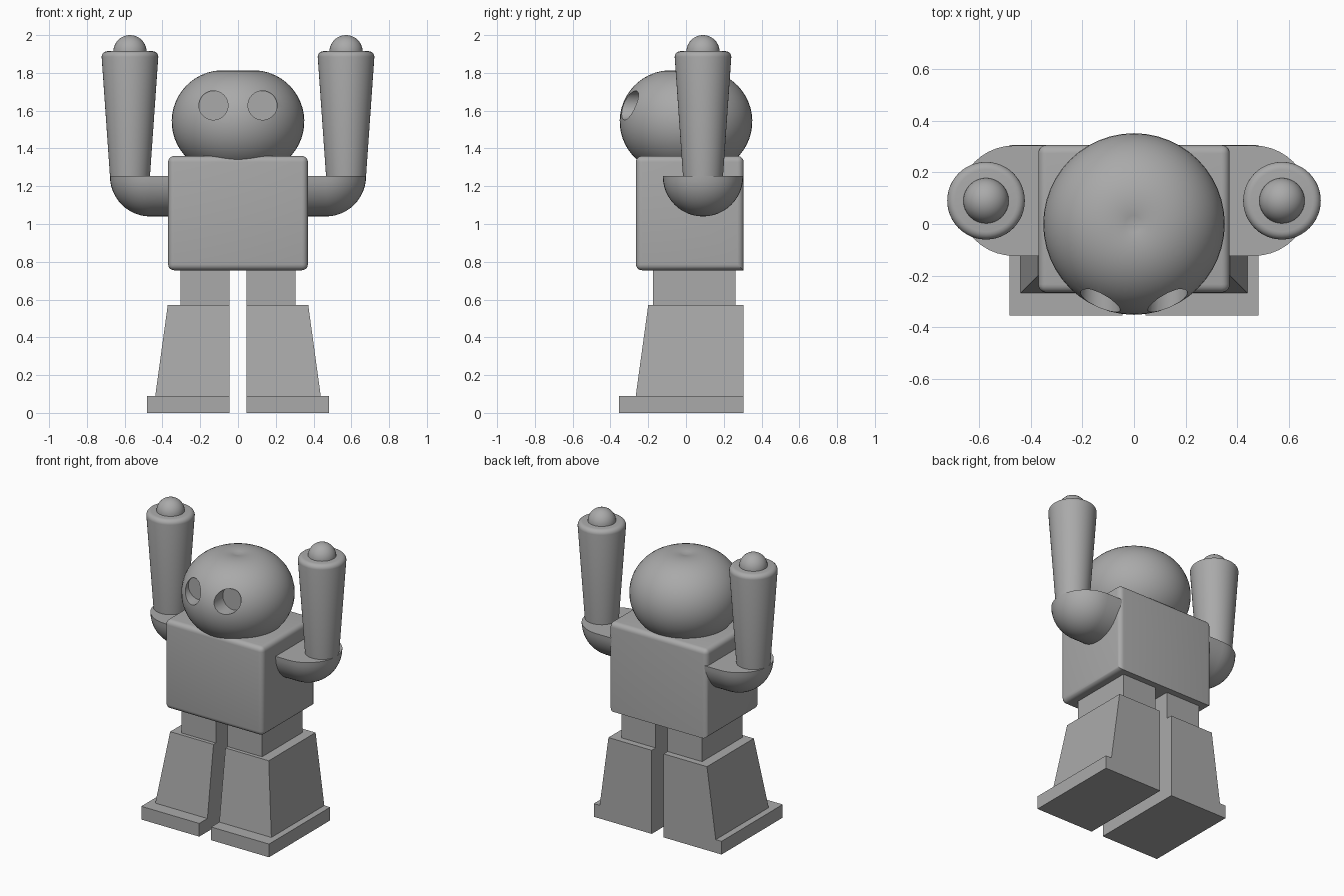
import bpy, bmesh, math
from mathutils import Matrix, Vector

cube = bpy.data.objects.get("Cube")
if cube:
    bpy.data.objects.remove(cube, do_unlink=True)

grey = bpy.data.materials.new("plain grey")
grey.use_nodes = True
COLOUR = (0.4, 0.4, 0.4, 1)
grey.diffuse_color = COLOUR
grey.node_tree.nodes["Principled BSDF"].inputs["Base Color"].default_value = COLOUR


def smooth_shade(ob):
    bpy.ops.object.select_all(action="DESELECT")
    ob.select_set(True)
    bpy.context.view_layer.objects.active = ob
    bpy.ops.object.shade_smooth_by_angle(angle=math.radians(35))


def finish(name, bm, smooth=False):
    """Turn a bmesh into a named, coloured object."""
    bmesh.ops.recalc_face_normals(bm, faces=bm.faces)
    mesh = bpy.data.meshes.new(name)
    bm.to_mesh(mesh)
    bm.free()
    mesh.materials.append(grey)
    ob = bpy.data.objects.new(name, mesh)
    bpy.context.collection.objects.link(ob)
    if smooth:
        smooth_shade(ob)
    return ob


def block(lo, hi):
    """Box between two corners."""
    bm = bmesh.new()
    bmesh.ops.create_cube(bm, size=1)
    lo, hi = Vector(lo), Vector(hi)
    for v in bm.verts:
        v.co = (lo + hi) / 2 + Matrix.Diagonal(hi - lo) @ v.co
    return bm


def lathe(profile, centre=(0, 0), steps=48):
    """Revolve (radius, height) points about a vertical axis."""
    bm = bmesh.new()
    verts = [bm.verts.new((r, 0, z)) for r, z in profile]
    edges = [bm.edges.new(pair) for pair in zip(verts, verts[1:])]
    bmesh.ops.spin(bm, geom=verts + edges, cent=(0, 0, 0), axis=(0, 0, 1),
                   angle=math.tau, steps=steps)
    bmesh.ops.remove_doubles(bm, verts=bm.verts, dist=0.0001)
    bmesh.ops.translate(bm, verts=bm.verts, vec=(*centre, 0))
    return bm


def keep_below(bm, normal):
    """Cut through the origin and drop the side the normal points to."""
    bmesh.ops.bisect_plane(bm, geom=bm.verts[:] + bm.edges[:] + bm.faces[:], dist=0.0001,
                           plane_co=(0, 0, 0), plane_no=normal, clear_outer=True)


def open_edges(bm):
    return [e for e in bm.edges if e.is_boundary]


# Torso: rounded box with a square lower back edge
BACK = 0.305
bm = block((-0.37, -0.265, 0.755), (0.37, BACK, 1.36))
rounded = [e for e in bm.edges
           if not all(v.co.y > 0 and v.co.z < 1 for v in e.verts)]
bmesh.ops.bevel(bm, geom=rounded, offset=0.032, segments=5, profile=0.5, affect="EDGES")
finish("torso", bm, True)

# Head: squashed ball with a slight dimple on top
arc = [math.radians(107 - i * 197 / 28) for i in range(29)]
profile = [(0.08 + 0.271 * math.cos(a), 1.543 + 0.271 * math.sin(a)) for a in arc]
profile[0] = (0, profile[0][1])
profile.append((0, profile[-1][1]))
head = finish("head", lathe(profile))

# Eye sockets: flat-bottomed round holes cut into the head
for side in (-1, 1):
    bm = bmesh.new()
    bmesh.ops.create_cone(bm, cap_ends=True, segments=32, radius1=0.077, radius2=0.077,
                          depth=0.3, matrix=Matrix.Translation((side * 0.13, -0.39, 1.628))
                          @ Matrix.Rotation(math.pi / 2, 4, "X"))
    cutter = finish("eye_cutter", bm)
    cut = head.modifiers.new("eye socket", "BOOLEAN")
    cut.object = cutter
    cut.operation = "DIFFERENCE"
    cut.solver = "EXACT"
    bpy.context.view_layer.objects.active = head
    bpy.ops.object.modifier_apply(modifier=cut.name)
    bpy.data.objects.remove(cutter, do_unlink=True)
smooth_shade(head)

ARM_Y = 0.09
for side, label in ((1, "left"), (-1, "right")):
    # Upper arm: lower half of a capsule reaching out of the torso
    bm = bmesh.new()
    bmesh.ops.create_uvsphere(bm, u_segments=40, v_segments=24, radius=0.213)
    keep_below(bm, (0, 0, 1))
    bmesh.ops.holes_fill(bm, edges=open_edges(bm))
    keep_below(bm, (-side, 0, 0))
    grown = bmesh.ops.extrude_edge_only(bm, edges=open_edges(bm))["geom"]
    bmesh.ops.translate(bm, verts=[g for g in grown if isinstance(g, bmesh.types.BMVert)],
                        vec=(-side * 0.15, 0, 0))
    bmesh.ops.holes_fill(bm, edges=open_edges(bm))
    bmesh.ops.translate(bm, verts=bm.verts, vec=(side * 0.465, ARM_Y, 1.253))
    finish(label + "_upper_arm", bm, True)

    # Forearm: cone widening upwards with a rounded rim
    rim = [(0.12 + 0.03 * math.cos(t * math.pi / 10), 1.885 + 0.03 * math.sin(t * math.pi / 10))
           for t in range(6)]
    profile = [(0, 1.24), (0.105, 1.24)] + rim + [(0, 1.915)]
    finish(label + "_forearm", lathe(profile, (side * 0.572, ARM_Y)), True)

    # Hand: small dome on the forearm
    dome = [(0.088 * math.cos(i * math.pi / 20), 1.912 + 0.088 * math.sin(i * math.pi / 20))
            for i in range(11)]
    finish(label + "_hand", lathe(dome, (side * 0.572, ARM_Y), 32), True)

    # Leg: thigh block, shin flaring to the front and outside, flat foot
    def leg_part(name, lo, hi, flare=0):
        bm = block(lo, hi)
        for v in bm.verts:
            if v.co.z < 0.3:
                v.co.x += flare if v.co.x > 0.2 else 0
                v.co.y -= flare if v.co.y < 0 else 0
            v.co.x *= side
        finish(label + name, bm)

    leg_part("_thigh", (0.045, -0.175, 0.57), (0.305, 0.262, 0.76))
    leg_part("_shin", (0.045, -0.2, 0.09), (0.372, BACK, 0.57), 0.066)
    leg_part("_foot", (0.045, -0.354, 0), (0.482, BACK, 0.09))
